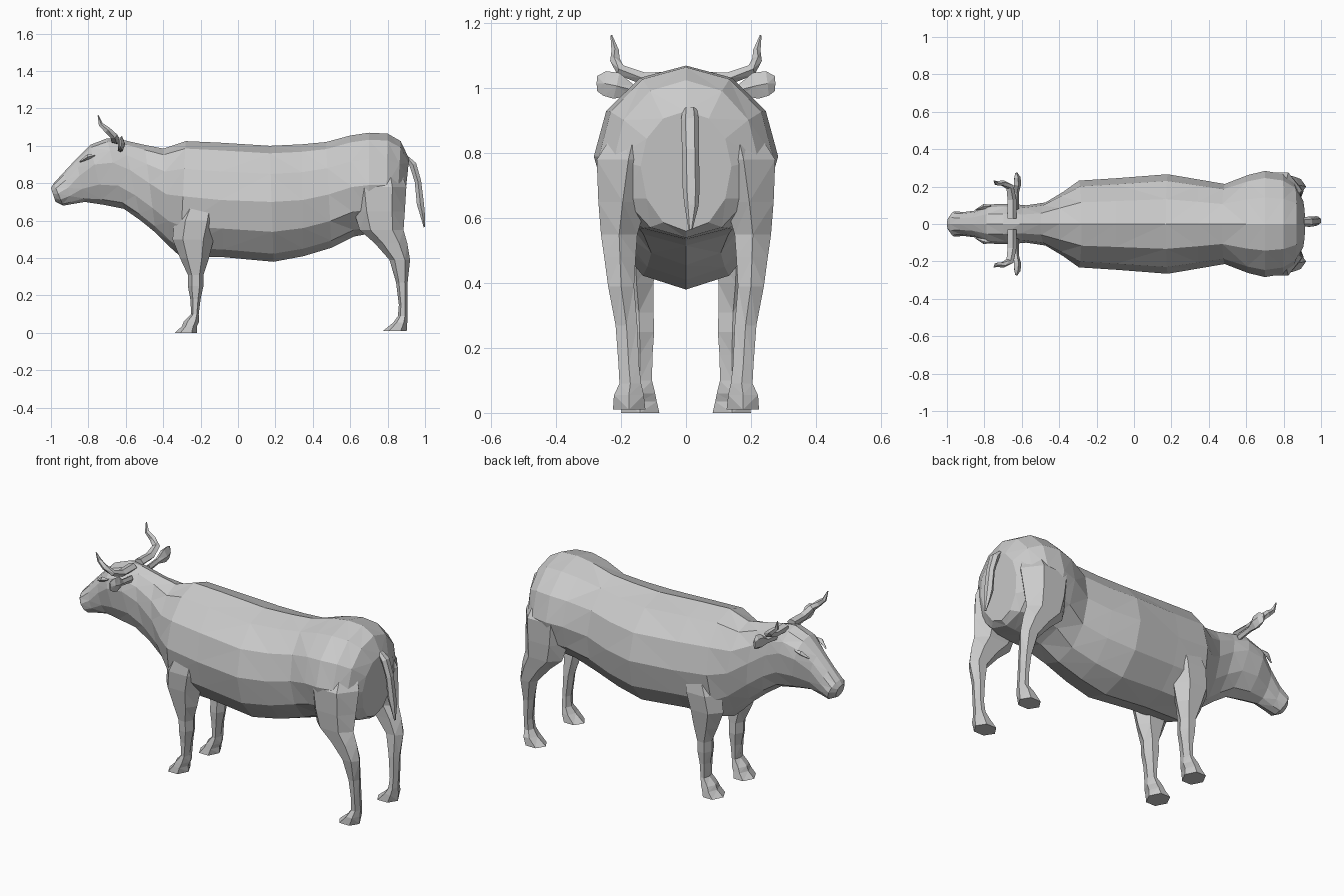
import bpy, bmesh, math
from mathutils import Vector

hide = bpy.data.materials.new("grey_hide")
hide.diffuse_color = (0.6, 0.6, 0.6, 1)


def loft(name, rings):
    """Skin a list of equal-length point rings and cap both ends."""
    bm = bmesh.new()
    vs = [[bm.verts.new(p) for p in r] for r in rings]
    n = len(rings[0])
    for a, b in zip(vs, vs[1:]):
        for i in range(n):
            j = (i + 1) % n
            bm.faces.new((a[i], a[j], b[j], b[i]))
    bm.faces.new(vs[0])
    bm.faces.new(vs[-1])
    bmesh.ops.triangulate(bm, faces=[f for f in bm.faces if len(f.verts) == 4],
                          quad_method='SHORT_EDGE')
    bmesh.ops.recalc_face_normals(bm, faces=bm.faces)
    me = bpy.data.meshes.new(name)
    bm.to_mesh(me)
    bm.free()
    me.materials.append(hide)
    ob = bpy.data.objects.new(name, me)
    bpy.context.collection.objects.link(ob)
    return ob


def pair(name, rings):
    """Build a part on both sides of the y = 0 plane."""
    loft(name + "_left", rings)
    loft(name + "_right", [[(x, -y, z) for x, y, z in r] for r in rings])


def body_ring(xt, zt, xb, zb, w, zw, n=12):
    """Slanted oval: top point, bottom point, half width and its height."""
    ring = []
    for i in range(n):
        a = 2 * math.pi * i / n
        c = math.cos(a)
        z = zw + c * ((zt - zw) if c > 0 else (zw - zb))
        t = (z - zb) / (zt - zb)
        ring.append((xb + (xt - xb) * t, w * math.sin(a), z))
    return ring


def limb_ring(z, x0, x1, y0, y1):
    """Hexagon filling a rectangle at height z."""
    pts = []
    for i in range(6):
        a = math.pi * i / 3
        pts.append(((x0 + x1) / 2 + math.cos(a) * (x1 - x0) / 2,
                    (y0 + y1) / 2 + math.sin(a) / 0.866 * (y1 - y0) / 2, z))
    return pts


def tube(path, n=5, side=Vector((1, 0, 0))):
    """Rings across a path of (x, y, z, radius along side, other radius)."""
    pts = [Vector(p[:3]) for p in path]
    rings = []
    for i, p in enumerate(path):
        d = (pts[min(i + 1, len(pts) - 1)] - pts[max(i - 1, 0)]).normalized()
        u = (side - d * side.dot(d)).normalized()
        v = d.cross(u)
        rings.append([tuple(pts[i] + u * p[3] * math.cos(2 * math.pi * k / n)
                            + v * p[4] * math.sin(2 * math.pi * k / n))
                      for k in range(n)])
    return rings


# head, neck and trunk, from muzzle to rump
loft("body", [body_ring(*s) for s in (
    (-1.0, .775, -.975, .70, .035, .74),
    (-.985, .80, -.935, .68, .068, .745),
    (-.93, .86, -.89, .688, .064, .775),
    (-.865, .93, -.82, .70, .072, .84),
    (-.79, 1.005, -.72, .685, .105, .90),
    (-.70, 1.04, -.61, .663, .108, .91),
    (-.61, 1.03, -.52, .60, .10, .87),
    (-.50, 1.005, -.44, .535, .115, .80),
    (-.40, .985, -.36, .455, .17, .74),
    (-.28, 1.025, -.31, .41, .232, .73),
    (-.10, 1.017, -.08, .405, .245, .71),
    (.17, 1.0, .19, .38, .266, .70),
    (.34, 1.008, .35, .41, .238, .71),
    (.47, 1.02, .50, .455, .214, .74),
    (.60, 1.055, .62, .515, .262, .78),
    (.70, 1.07, .70, .53, .284, .79),
    (.80, 1.065, .79, .535, .268, .79),
    (.87, 1.025, .845, .54, .222, .78),
    (.915, .93, .875, .56, .14, .76))])

# hind legs, thigh to hoof
pair("hind_leg", [limb_ring(*s) for s in (
    (.90, .64, .86, .10, .20), (.78, .60, .90, .08, .275),
    (.65, .62, .892, .12, .270), (.55, .65, .885, .15, .262),
    (.48, .73, .905, .155, .252), (.39, .81, .92, .16, .24),
    (.27, .845, .907, .15, .217), (.15, .86, .905, .145, .208),
    (.09, .855, .905, .138, .205), (.055, .83, .905, .13, .222),
    (.01, .775, .902, .125, .225))])

# front legs, shoulder to hoof
pair("front_leg", [limb_ring(*s) for s in (
    (.72, -.28, -.10, .10, .215), (.60, -.34, -.105, .09, .232),
    (.50, -.35, -.13, .09, .222), (.40, -.31, -.155, .10, .205),
    (.31, -.268, -.185, .10, .19), (.25, -.268, -.185, .098, .188),
    (.18, -.255, -.20, .103, .18), (.10, -.25, -.21, .105, .18),
    (.06, -.29, -.208, .095, .19), (.035, -.30, -.22, .09, .195),
    (0, -.338, -.218, .082, .20))])

# horns
pair("horn", tube([
    (-.655, .03, 1.03, .028, .022), (-.655, .13, 1.03, .026, .020),
    (-.665, .20, 1.055, .022, .018), (-.70, .218, 1.085, .018, .016),
    (-.735, .218, 1.115, .013, .012), (-.748, .23, 1.163, .003, .003)]))

# ears
pair("ear", tube([
    (-.63, .08, .985, .014, .02), (-.63, .165, .995, .014, .018),
    (-.625, .215, 1.008, .022, .043), (-.625, .25, 1.015, .018, .040),
    (-.63, .274, 1.015, .006, .024)]))

# eyes
pair("eye", tube([
    (-.845, .076, .915, .004, .004), (-.80, .094, .942, .014, .014),
    (-.765, .098, .95, .004, .004)], n=4, side=Vector((0, 1, 0))))

# tail
loft("tail", tube([
    (.905, .012, .935, .022, .012), (.935, .012, .90, .028, .022),
    (.962, .014, .81, .026, .020), (.975, .016, .69, .026, .022),
    (.985, .017, .64, .022, .016), (.996, .014, .565, .006, .004)],
    n=6, side=Vector((0, 1, 0))))
